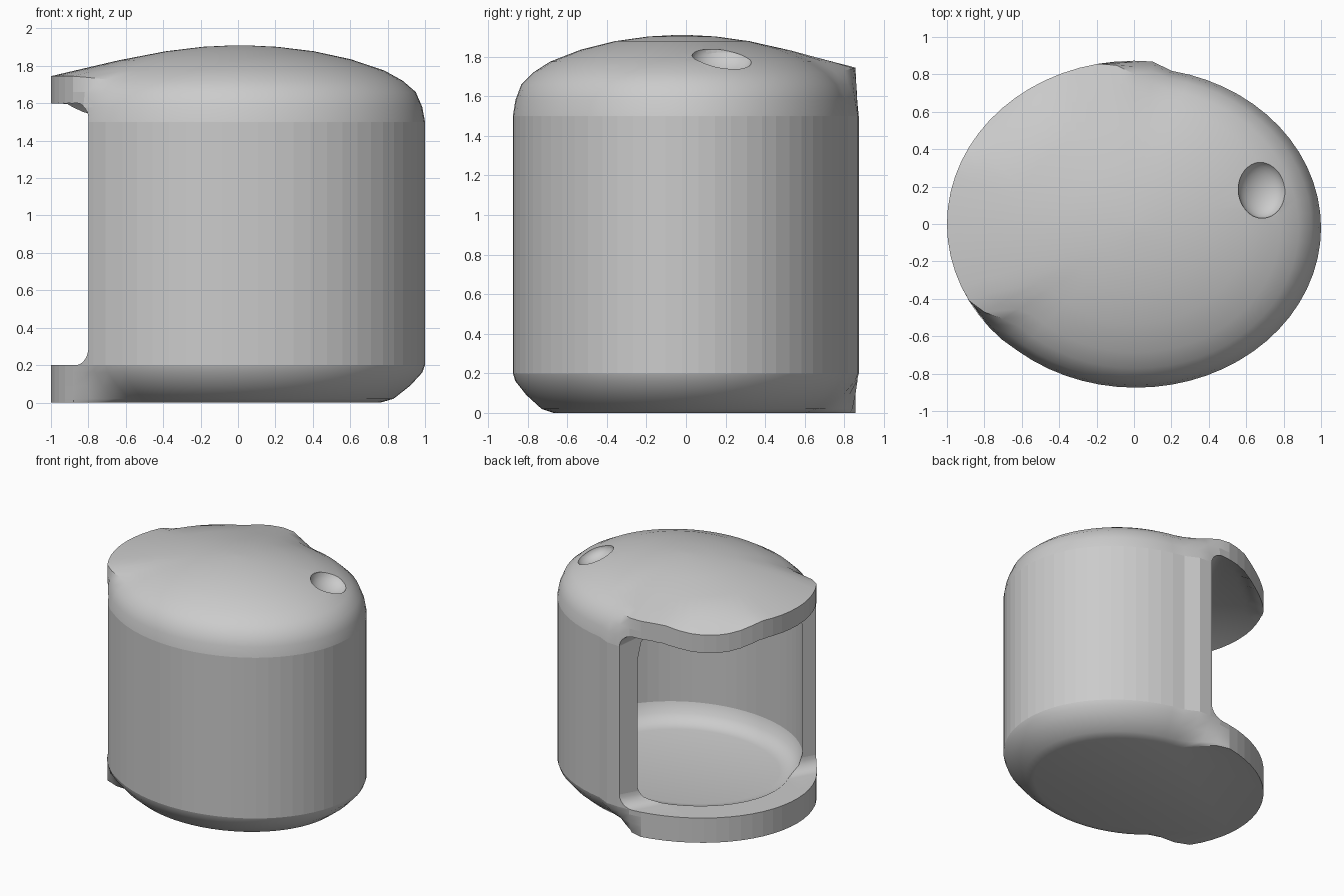
import bpy, bmesh, math
from mathutils import Vector

if "Cube" in bpy.data.objects:
    bpy.data.objects.remove(bpy.data.objects["Cube"], do_unlink=True)

# Horizontal direction the opening faces, and the direction along its sill
OPEN = Vector((-0.871, 0.49, 0))
ALONG = Vector((-0.49, -0.871, 0))
FRAME_START, JAMB, FILLET, SILL = 0.31, 0.44, 0.1, 0.2
SEGMENTS = 64

grey = bpy.data.materials.new("plain grey")
grey.use_nodes = True
grey.diffuse_color = (0.6, 0.6, 0.6, 1)
grey.node_tree.nodes["Principled BSDF"].inputs["Base Color"].default_value = (0.6, 0.6, 0.6, 1)


def smoothstep(low, high, value):
    t = min(max((value - low) / (high - low), 0), 1)
    return t * t * (3 - 2 * t)


def on_body(angle, r, z):
    return Vector((0.01 + 0.99 * r * math.cos(angle), -0.02 + 0.855 * r * math.sin(angle), z))


def on_frame(angle, r, z):
    return Vector((r * math.cos(angle), 0.873 * r * math.sin(angle), z))


def scoop(p):
    # Shallow dip in the roof edge over the opening
    if p.z > 1.2:
        p.z -= min(max(0, -0.64 * p.x + 0.77 * p.y - 0.86), 0.1)
    return p


def to_object(bm, name):
    bmesh.ops.recalc_face_normals(bm, faces=bm.faces[:])
    mesh = bpy.data.meshes.new(name)
    bm.to_mesh(mesh)
    bm.free()
    mesh.materials.append(grey)
    obj = bpy.data.objects.new(name, mesh)
    bpy.context.scene.collection.objects.link(obj)
    return obj


def loft(name, loops):
    """Closed solid through equal loops of points, capped at both ends."""
    bm = bmesh.new()
    rows = [[bm.verts.new(p) for p in loop] for loop in loops]
    for low, high in zip(rows, rows[1:]):
        for k in range(len(low)):
            n = (k + 1) % len(low)
            bm.faces.new((low[k], low[n], high[n], high[k]))
    bm.faces.new(rows[0][::-1])
    bm.faces.new(rows[-1])
    return to_object(bm, name)


def lathe(name, place, rings):
    return loft(name, [[place(math.tau * k / SEGMENTS, i) for k in range(SEGMENTS)]
                       for i in range(rings)])


# Rounded housing, blending into a straight-sided frame around the opening
BODY = [(.76, 0), (.83, .02), (.92, .09), (.985, .16), (1, .2), (1, 1.5),
        (.985, 1.58), (.95, 1.66), (.88, 1.72), (.78, 1.775), (.6, 1.835), (.4, 1.878),
        (.2, 1.902), (.03, 1.91)]
FRAME = [(1, 0), (1, .02), (1, .09), (1, .16), (1, .2), (1, 1.5),
         (1, 1.58), (1, 1.66), (1, 1.745), (.9, 1.77), (.65, 1.83), (.4, 1.878),
         (.2, 1.902), (.03, 1.91)]


def housing_point(angle, i):
    reach = on_frame(angle, 1, 0).dot(OPEN)
    blend = smoothstep(FRAME_START, 0.58, reach)
    (r0, z0), (r1, z1) = BODY[i], FRAME[i]
    r, z = r0 + (r1 - r0) * blend, z0 + (z1 - z0) * blend
    point = on_body(angle, r, z)
    if reach > FRAME_START:
        point = point.lerp(on_frame(angle, r, z), r ** 4)
    return scoop(point)


housing = lathe("housing", housing_point, len(BODY))

# Inner cavity with rounded floor and ceiling corners
CAVITY = [(.72, .18), (.8, .195), (.87, .25), (.9, .33), (.9, 1.35), (.87, 1.5),
          (.8, 1.58), (.7, 1.63), (.5, 1.7), (.25, 1.74), (.03, 1.75)]
cavity = lathe("cavity_cutter", lambda a, i: on_body(a, *CAVITY[i]), len(CAVITY))


# Side opening: straight jambs, rounded corners, ceiling following the dome
def opening_loop(t):
    def point(n, z):
        p = OPEN * n + ALONG * t
        p.z = z
        return p

    def ceiling(n, drop=0):
        p = point(n, 0)
        p.z = 1.745 - 0.145 * (p.x ** 2 + (p.y / 0.873) ** 2) - drop
        return scoop(p)

    turns = [math.pi / 2 * k / 6 for k in range(7)]
    centre = JAMB + FILLET
    loop = [point(centre - FILLET * math.sin(a), SILL + FILLET - FILLET * math.cos(a))
            for a in turns]
    loop += [ceiling(centre - FILLET * math.cos(a), FILLET - FILLET * math.sin(a))
             for a in turns]
    loop += [ceiling(centre + 0.06 * k) for k in range(1, 11)]
    loop.append(point(centre + 0.6, SILL))
    return loop


opening = loft("opening_cutter", [opening_loop(-1 + k / 16) for k in range(33)])

# Oval thumb dimple in the roof
bm = bmesh.new()
bmesh.ops.create_uvsphere(bm, u_segments=32, v_segments=16, radius=1)
dimple = to_object(bm, "dimple_cutter")
dimple.scale = (0.135, 0.155, 0.09)
dimple.rotation_euler = (0, math.radians(25), 0)
dimple.location = (0.685, 0.185, 1.8)

# Carve the housing, opening first so the cavity joins an existing gap
bpy.ops.object.select_all(action='DESELECT')
bpy.context.view_layer.objects.active = housing
housing.select_set(True)
for cutter in (opening, cavity, dimple):
    cutter.hide_render = True
    mod = housing.modifiers.new(cutter.name, 'BOOLEAN')
    mod.operation, mod.solver, mod.object = 'DIFFERENCE', 'EXACT', cutter
    bpy.ops.object.modifier_apply(modifier=mod.name)
    bpy.data.objects.remove(cutter, do_unlink=True)

# Smooth roof and corners, faceted upright walls
bpy.ops.object.shade_smooth_by_angle(angle=math.radians(35))
for face in housing.data.polygons:
    if abs(face.normal.z) < 0.05:
        face.use_smooth = False
